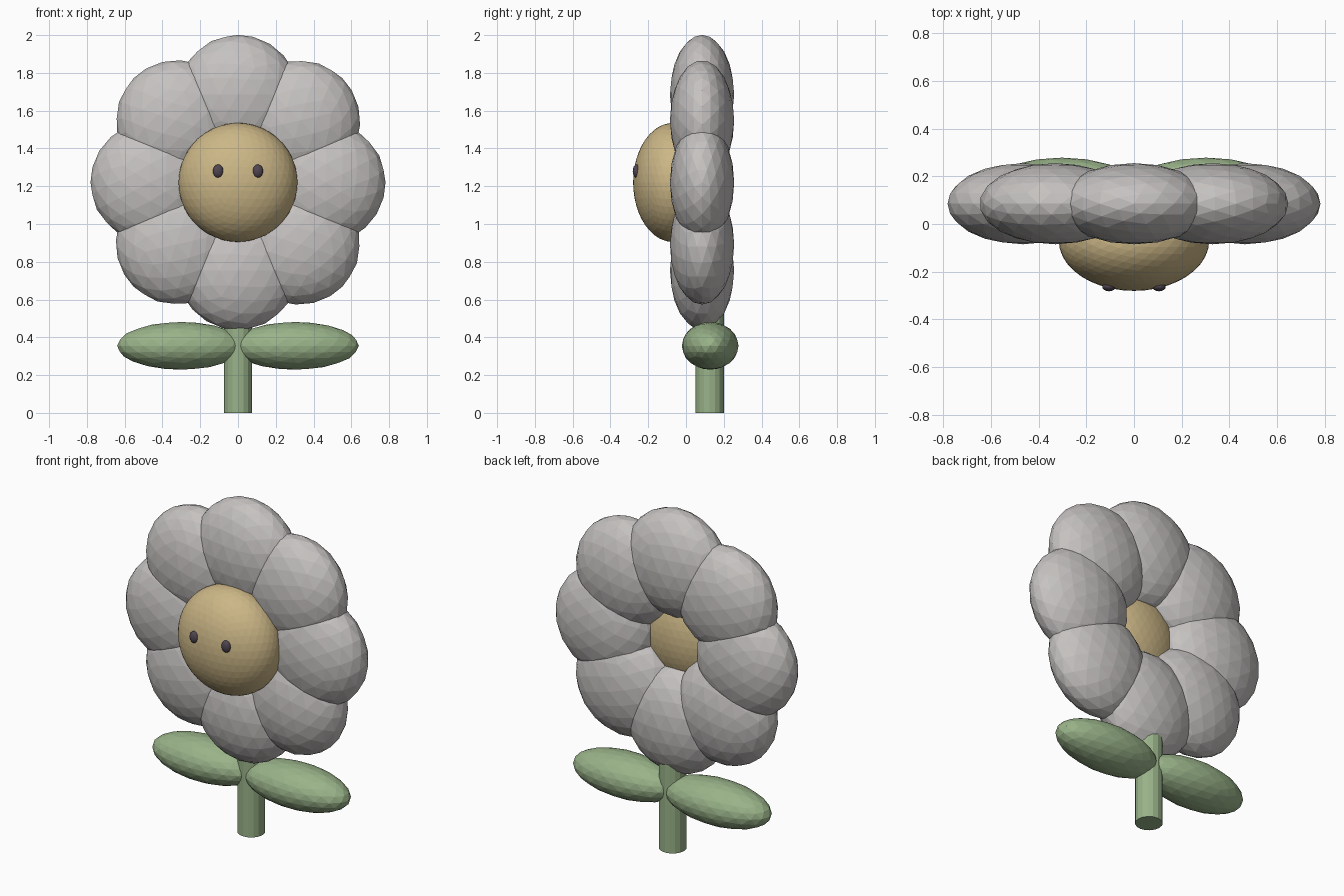
import bpy
import math
from mathutils import Matrix, Vector

cube = bpy.data.objects.get("Cube")
if cube:
    bpy.data.objects.remove(cube, do_unlink=True)


def make_material(name, rgb):
    mat = bpy.data.materials.new(name)
    mat.use_nodes = True
    color = (*rgb, 1.0)
    mat.diffuse_color = color
    mat.node_tree.nodes["Principled BSDF"].inputs["Base Color"].default_value = color
    return mat


petal_grey = make_material("petal pale grey", (0.56, 0.54, 0.53))
face_yellow = make_material("face sandy yellow", (0.60, 0.47, 0.24))
leaf_green = make_material("leaf green", (0.32, 0.45, 0.25))
eye_dark = make_material("eye dark", (0.08, 0.06, 0.08))


def finish(obj, name, mat):
    obj.name = name
    obj.data.materials.append(mat)
    return obj


def ellipsoid(name, center, radii, mat, detail=3, spin=0.0):
    """Faceted ellipsoid, stretched and then spun about the front-back axis."""
    bpy.ops.mesh.primitive_ico_sphere_add(subdivisions=detail, radius=1)
    obj = bpy.context.object
    obj.data.transform(Matrix.Rotation(spin, 4, "Y") @ Matrix.Diagonal((*radii, 1)))
    obj.location = center
    return finish(obj, name, mat)


# Ring of eight petals
hub = Vector((0, 0.085, 1.22))
for i in range(8):
    angle = i * math.tau / 8
    outward = Vector((math.sin(angle), 0, math.cos(angle)))
    ellipsoid(f"petal_{i + 1}", hub + outward * 0.465, (0.32, 0.17, 0.316),
              petal_grey, spin=angle)

# Domed face
ellipsoid("face", (0, -0.07, 1.22), (0.315, 0.21, 0.315), face_yellow, detail=4)

# Eyes and leaves, one on each side
for side, sign in (("left", 1), ("right", -1)):
    ellipsoid(f"{side}_eye", (sign * 0.105, -0.262, 1.28), (0.028, 0.02, 0.035),
              eye_dark)
    ellipsoid(f"{side}_leaf", (sign * 0.302, 0.128, 0.355), (0.338, 0.15, 0.126),
              leaf_green)

# Stem, running up into the lowest petal
bpy.ops.mesh.primitive_cylinder_add(vertices=16, radius=0.075, depth=0.7,
                                    location=(0, 0.125, 0.35))
finish(bpy.context.object, "stem", leaf_green)
